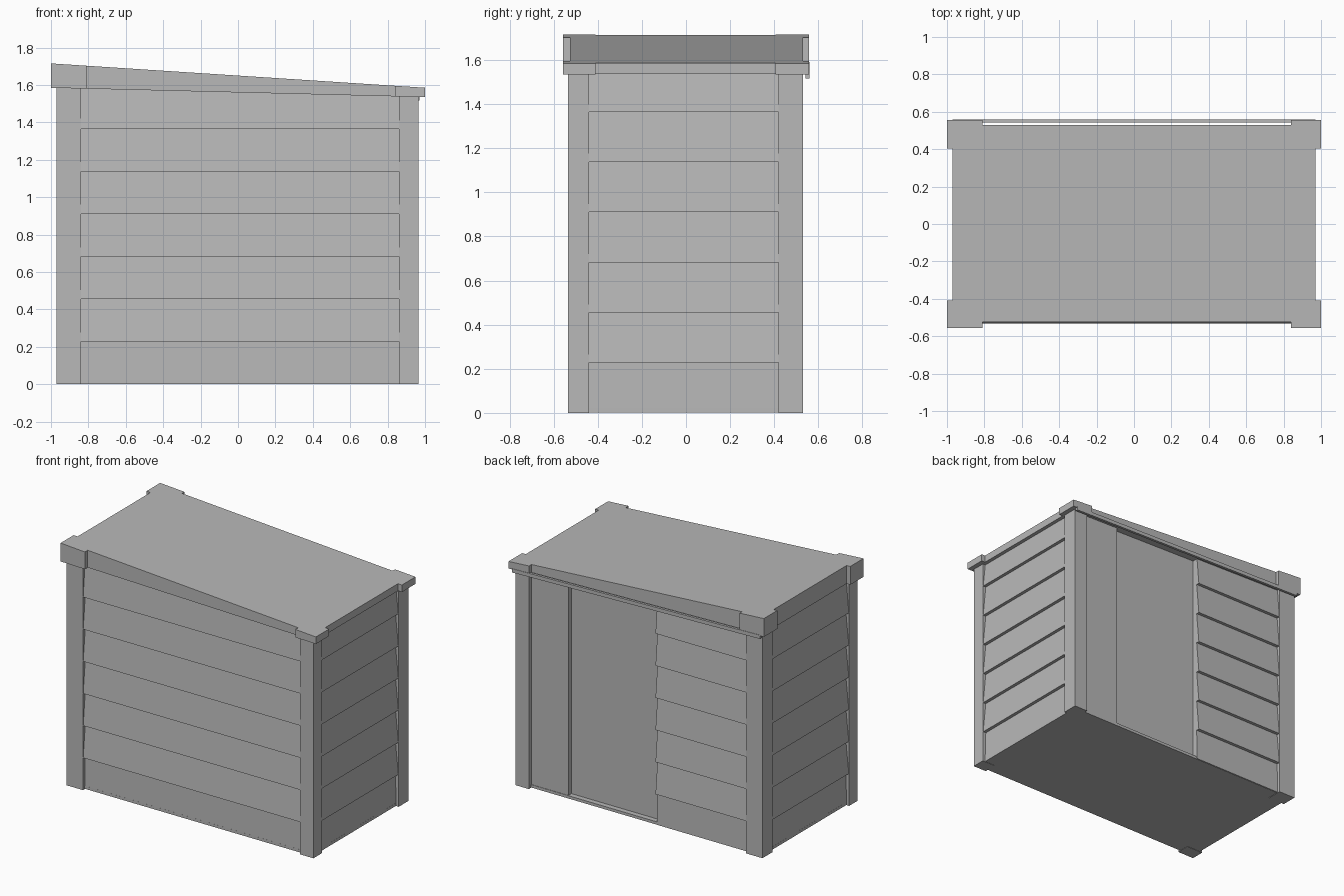
import bpy, bmesh
from mathutils import Vector

cube = bpy.data.objects.get("Cube")
if cube:
    bpy.data.objects.remove(cube, do_unlink=True)

# One flat grey
grey = bpy.data.materials.new("plain_grey")
grey.use_nodes = True
GREY = (0.48, 0.48, 0.48, 1)
grey.diffuse_color = GREY
grey.node_tree.nodes["Principled BSDF"].inputs["Base Color"].default_value = GREY


def under(x):
    """Height of the roof's underside."""
    return 1.56 - 0.025 * x


def over(x):
    """Height of the roof's top."""
    return 1.65 - 0.065 * x


def prism(name, ring_a, ring_b):
    """Solid between two matching outlines."""
    bm = bmesh.new()
    a = [bm.verts.new(p) for p in ring_a]
    b = [bm.verts.new(p) for p in ring_b]
    bm.faces.new(a)
    bm.faces.new(b[::-1])
    n = len(a)
    for i in range(n):
        j = (i + 1) % n
        bm.faces.new((a[i], b[i], b[j], a[j]))
    bmesh.ops.recalc_face_normals(bm, faces=bm.faces)
    mesh = bpy.data.meshes.new(name)
    bm.to_mesh(mesh)
    bm.free()
    mesh.materials.append(grey)
    obj = bpy.data.objects.new(name, mesh)
    bpy.context.collection.objects.link(obj)
    return obj


def block(name, x, y, low, high):
    """Box whose bottom and top heights are functions of x."""
    rings = [[(px, y[0], low(px)), (px, y[1], low(px)),
              (px, y[1], high(px)), (px, y[0], high(px))] for px in x]
    return prism(name, *rings)


def level(z):
    return lambda x: z


def into_roof(x):
    return under(x) + 0.01


# Overlapping board outline: (inset from wall face, height)
PITCH, LIP, DEEP = 0.2275, 0.003, 0.026
profile = [(0.02, 0.004), (DEEP, PITCH)]
for i in range(1, 7):
    profile += [(LIP, i * PITCH), (DEEP, (i + 1) * PITCH)]
profile[-1] = (0.023, None)
profile += [(0.07, None), (0.07, 0.004)]


def board_wall(name, start, end, inward):
    rings = []
    for p in (start, end):
        ring = []
        for inset, z in profile:
            q = Vector(p) + Vector(inward) * inset
            ring.append((q.x, q.y, into_roof(p[0]) if z is None else z))
        rings.append(ring)
    return prism(name, *rings)


L, R, F, B = -0.97, 0.965, -0.535, 0.53       # outer wall faces
PL, PR, PF, PB = -0.84, 0.86, -0.44, 0.42     # inner edges of posts
DOOR_L, DOOR_R = -0.13, 0.57

board_wall("front_boards", (PL, F), (PR, F), (0, 1))
board_wall("left_side_boards", (R, PF), (R, PB), (-1, 0))
board_wall("right_side_boards", (L, PF), (L, PB), (1, 0))
board_wall("back_boards", (PL, B), (DOOR_L, B), (0, -1))

# Corner posts
for xn, x in (("right", (L, PL)), ("left", (PR, R))):
    for yn, y in (("front", (F, PF)), ("back", (PB, B))):
        block(f"{yn}_{xn}_post", x, y, level(0), into_roof)

# Floor, inner body, recessed sliding door and fixed panel at the back
block("floor", (L + 0.02, R - 0.02), (F + 0.02, B - 0.025), level(0.002), level(0.022))
block("inner_body", (L + 0.05, R - 0.05), (F + 0.05, 0.45), level(0.01), into_roof)
block("sliding_door", (DOOR_L - 0.02, DOOR_R + 0.02), (0.44, 0.468), level(0.015), into_roof)
block("fixed_panel", (DOOR_R, PR), (0.44, 0.502), level(0.004), into_roof)

# Sloped roof with proud corner caps and a back door rail
block("roof", (-0.97, 0.97), (-0.525, 0.53), under, over)
for xn, x in (("right", (-1, -0.81)), ("left", (0.84, 1))):
    for yn, y in (("front", (-0.557, -0.41)), ("back", (0.405, 0.557))):
        block(f"roof_cap_{yn}_{xn}", x, y, under, over)
block("door_rail", (-0.97, 0.97), (0.542, 0.56),
      lambda x: under(x) - 0.02, lambda x: under(x) + 0.006)
